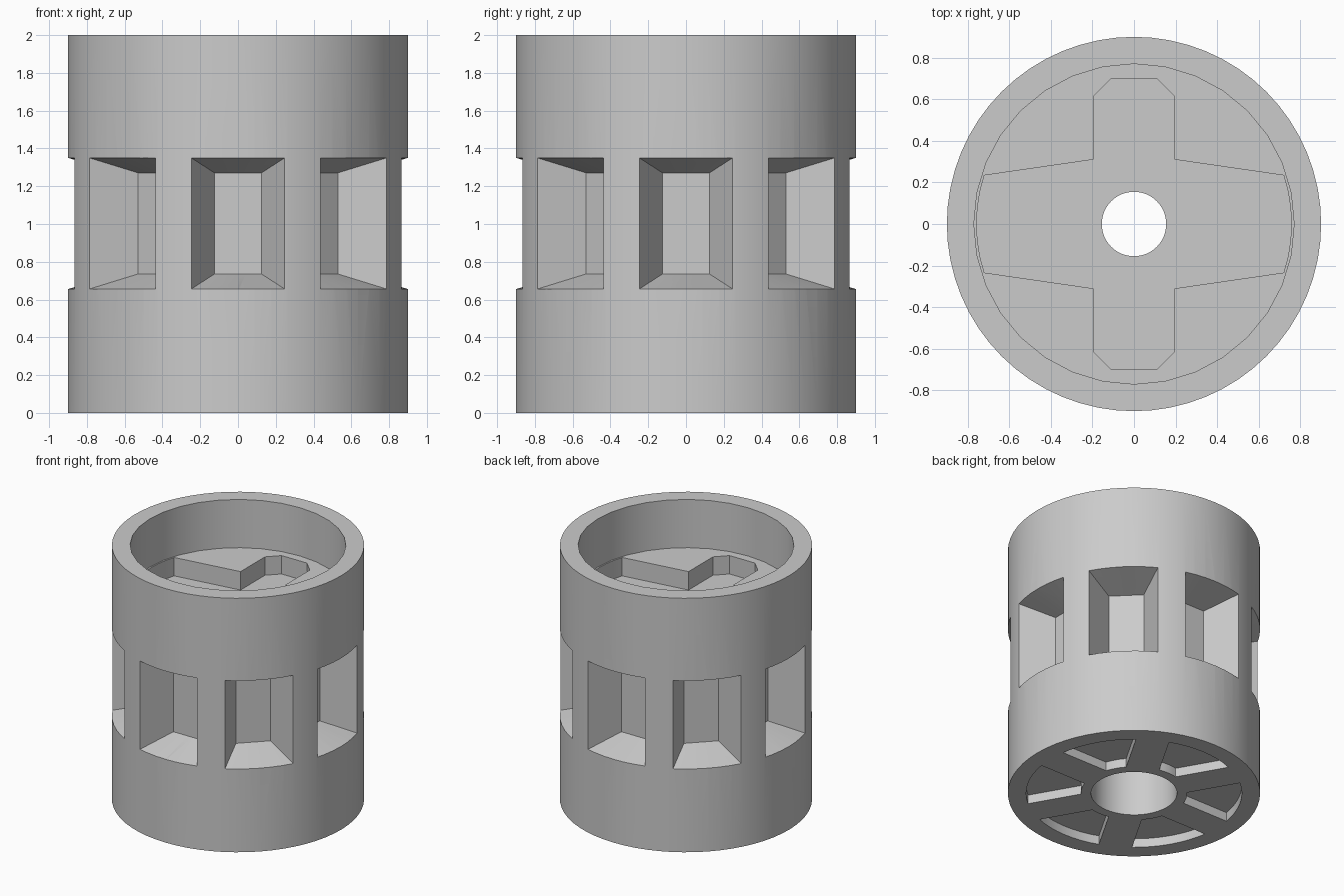
import bpy
import bmesh
from math import sin, cos, pi, radians, asin
from mathutils import Matrix, Vector

if "Cube" in bpy.data.objects:
    bpy.data.objects.remove(bpy.data.objects["Cube"], do_unlink=True)

R, HEIGHT = 0.9, 2.0

grey = bpy.data.materials.new("plain grey")
grey.use_nodes = True
tone = (0.6, 0.6, 0.6, 1)
grey.diffuse_color = tone
grey.node_tree.nodes["Principled BSDF"].inputs["Base Color"].default_value = tone


def arc(r, a0, a1, n):
    """Points on a circle from angle a0 to a1, both ends included."""
    return [(r * cos(a0 + (a1 - a0) * i / n), r * sin(a0 + (a1 - a0) * i / n))
            for i in range(n + 1)]


def circle(r, n):
    return arc(r, 0, 2 * pi, n)[:-1]


def make_object(name, bm):
    bmesh.ops.recalc_face_normals(bm, faces=bm.faces)
    mesh = bpy.data.meshes.new(name)
    bm.to_mesh(mesh)
    bm.free()
    mesh.materials.append(grey)
    obj = bpy.data.objects.new(name, mesh)
    bpy.context.collection.objects.link(obj)
    return obj


def prism(name, outline, z0, z1):
    """Upright solid with the given outline."""
    bm = bmesh.new()
    base = bm.faces.new([bm.verts.new((x, y, z0)) for x, y in outline])
    top = bmesh.ops.extrude_face_region(bm, geom=[base], use_keep_orig=True)
    verts = [v for v in top["geom"] if isinstance(v, bmesh.types.BMVert)]
    bmesh.ops.translate(bm, verts=verts, vec=(0, 0, z1 - z0))
    return make_object(name, bm)


def window_block(turn):
    """Tapered block, flat inside and following the drum's curve outside."""
    steps, overshoot = 6, 1.3
    half_angle = asin(0.247 / R)
    bm = bmesh.new()
    rings = []
    for i in range(steps + 1):
        t = 2 * i / steps - 1
        ring = []
        for side in (1, -1):
            a = Vector((0.125 * t, -0.625, 1.003 + side * 0.268))
            b = Vector((R * sin(half_angle * t), -R * cos(half_angle * t), 1.003 + side * 0.347))
            ring += [a, a + (b - a) * overshoot][::side]
        rings.append([bm.verts.new(turn @ p) for p in ring])
    for p, q in zip(rings, rings[1:]):
        for j in range(4):
            k = (j + 1) % 4
            bm.faces.new((p[j], p[k], q[k], q[j]))
    bm.faces.new(rings[0])
    bm.faces.new(rings[-1])
    return make_object("window", bm)


def cut(target, cutter):
    cutter.hide_render = True
    mod = target.modifiers.new("cut", "BOOLEAN")
    mod.operation, mod.solver, mod.object = "DIFFERENCE", "EXACT", cutter
    bpy.context.view_layer.objects.active = target
    bpy.ops.object.modifier_apply(modifier=mod.name)
    bpy.data.objects.remove(cutter, do_unlink=True)


# Main drum with eight tapered windows around the side
drum = prism("slotted_drum", circle(R, 64), 0, HEIGHT)
for k in range(8):
    cut(drum, window_block(Matrix.Rotation(k * pi / 4, 4, "Z")))

# Round recess in the top
cut(drum, prism("top_recess", circle(0.77, 32), 1.62, 2.2))

# Cross-shaped socket in the recess floor: one half, turned for the other
half = [(0.195, -0.31)]
half += arc(0.757, -radians(18), radians(18), 6)
half += [(0.195, 0.31), (0.195, 0.615), (0.11, 0.7)]
half += [(-0.11, 0.7), (-0.195, 0.615)]
cross = half + [(-x, -y) for x, y in half]
cut(drum, prism("cross_socket", cross, 1.475, 1.75))

# Wide bore from below, narrow hole through to the socket
cut(drum, prism("lower_bore", circle(0.307, 48), -0.1, 1.2))
cut(drum, prism("centre_hole", circle(0.155, 48), 1.1, 1.8))

# Six shallow pockets underneath, leaving parallel-sided spokes
outer, inner, spoke = 0.77, 0.38, 0.12
for k in range(6):
    mid = radians(60 * k + 30)
    swing_out = radians(30) - asin(spoke / outer)
    swing_in = radians(30) - asin(spoke / inner)
    outline = arc(outer, mid - swing_out, mid + swing_out, 8)
    outline += arc(inner, mid + swing_in, mid - swing_in, 4)
    cut(drum, prism("base_pocket", outline, -0.1, 0.07))

# Smooth round walls, crisp edges
bpy.ops.object.select_all(action="DESELECT")
drum.select_set(True)
bpy.context.view_layer.objects.active = drum
bpy.ops.object.shade_smooth_by_angle(angle=radians(20))
